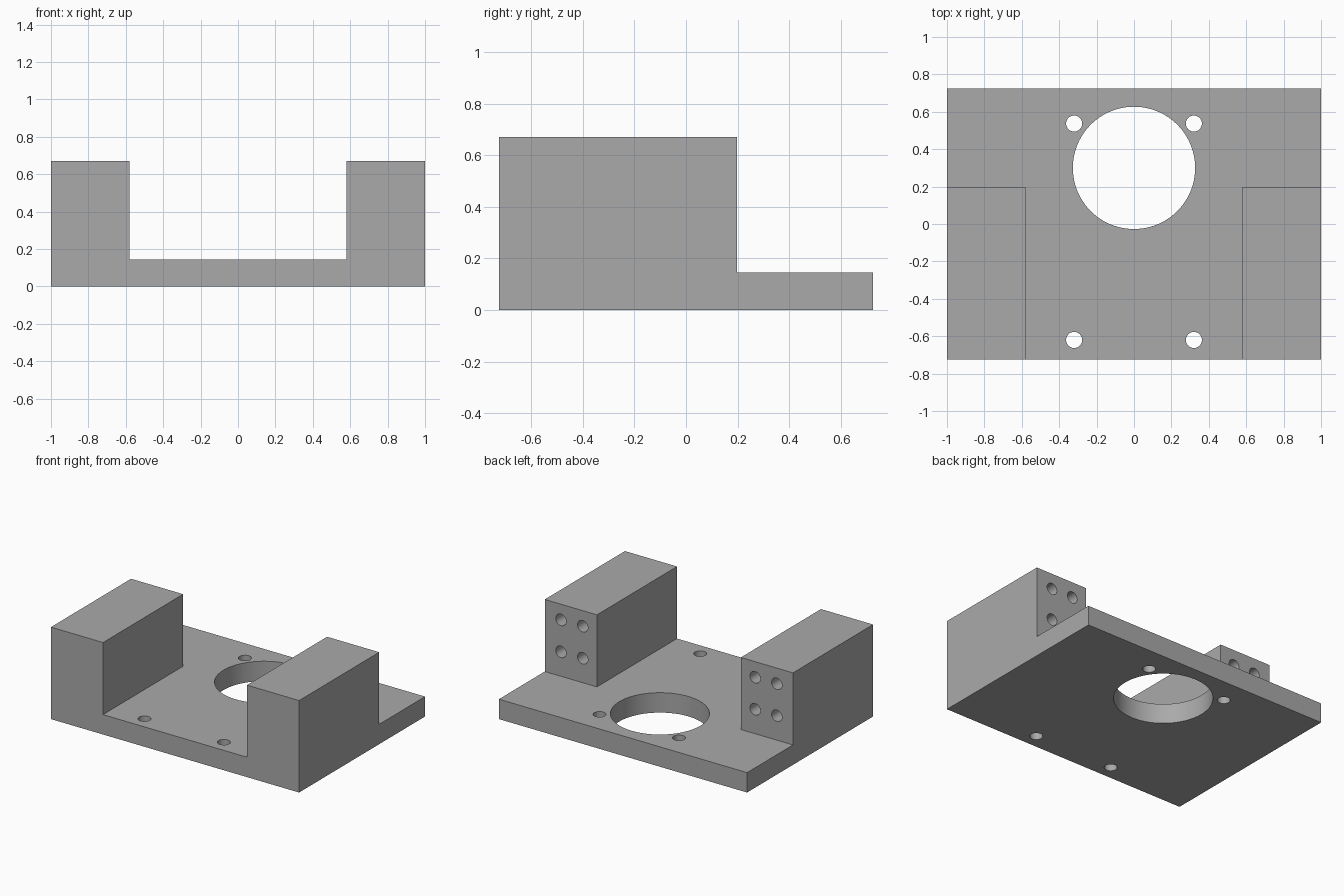
import bpy
import bmesh
from math import radians
from mathutils import Matrix, Vector

if "Cube" in bpy.data.objects:
    bpy.data.objects.remove(bpy.data.objects["Cube"])

# Overall sizes
DEPTH, HEIGHT, PLATE = 0.725, 0.67, 0.145
BLOCK_IN, BLOCK_BACK = 0.58, 0.197

grey = bpy.data.materials.new("plain grey")
grey.use_nodes = True
grey.diffuse_color = (0.4, 0.4, 0.4, 1)
grey.node_tree.nodes["Principled BSDF"].inputs["Base Color"].default_value = (0.4, 0.4, 0.4, 1)


def make_object(name, bm):
    mesh = bpy.data.meshes.new(name)
    bm.to_mesh(mesh)
    bm.free()
    mesh.materials.append(grey)
    obj = bpy.data.objects.new(name, mesh)
    bpy.context.collection.objects.link(obj)
    return obj


def box(name, low, high):
    low, high = Vector(low), Vector(high)
    bm = bmesh.new()
    bmesh.ops.create_cube(bm, size=1, matrix=Matrix.Translation((low + high) / 2)
                          @ Matrix.Diagonal((*(high - low), 1)))
    return make_object(name, bm)


def cylinder(name, centre, radius, length, segments, along_y=False):
    bm = bmesh.new()
    turn = Matrix.Rotation(radians(90), 4, "X") if along_y else Matrix()
    bmesh.ops.create_cone(bm, cap_ends=True, segments=segments, radius1=radius, radius2=radius,
                          depth=length, matrix=Matrix.Translation(centre) @ turn)
    return make_object(name, bm)


body = box("mounting_bracket", (-1, -DEPTH, 0), (1, DEPTH, HEIGHT))

# Space between the blocks and the low shelf behind them
cutters = [
    box("channel_cutter", (-BLOCK_IN, -1, PLATE), (BLOCK_IN, 1, 1)),
    box("shelf_cutter", (-2, BLOCK_BACK, PLATE), (2, 1, 1)),
    cylinder("large_hole_cutter", (0, 0.30, 0), 0.327, 1, 96),
]

for side in (-1, 1):
    # Mounting holes through the plate
    for y in (-0.62, 0.537):
        cutters.append(cylinder("mounting_hole_cutter", (side * 0.32, y, 0), 0.043, 1, 32))
    # Blind screw holes in the back of each block
    for x in (0.695, 0.87):
        for z in (0.323, 0.556):
            cutters.append(cylinder("screw_hole_cutter", (side * x, BLOCK_BACK, z),
                                    0.042, 0.5, 32, along_y=True))

bpy.ops.object.select_all(action="DESELECT")
bpy.context.view_layer.objects.active = body
body.select_set(True)
for cutter in cutters:
    cutter.hide_render = True
    cut = body.modifiers.new(cutter.name, "BOOLEAN")
    cut.operation, cut.solver, cut.object = "DIFFERENCE", "EXACT", cutter
    bpy.ops.object.modifier_apply(modifier=cut.name)
    bpy.data.objects.remove(cutter)

bpy.ops.object.shade_smooth_by_angle(angle=radians(30))
